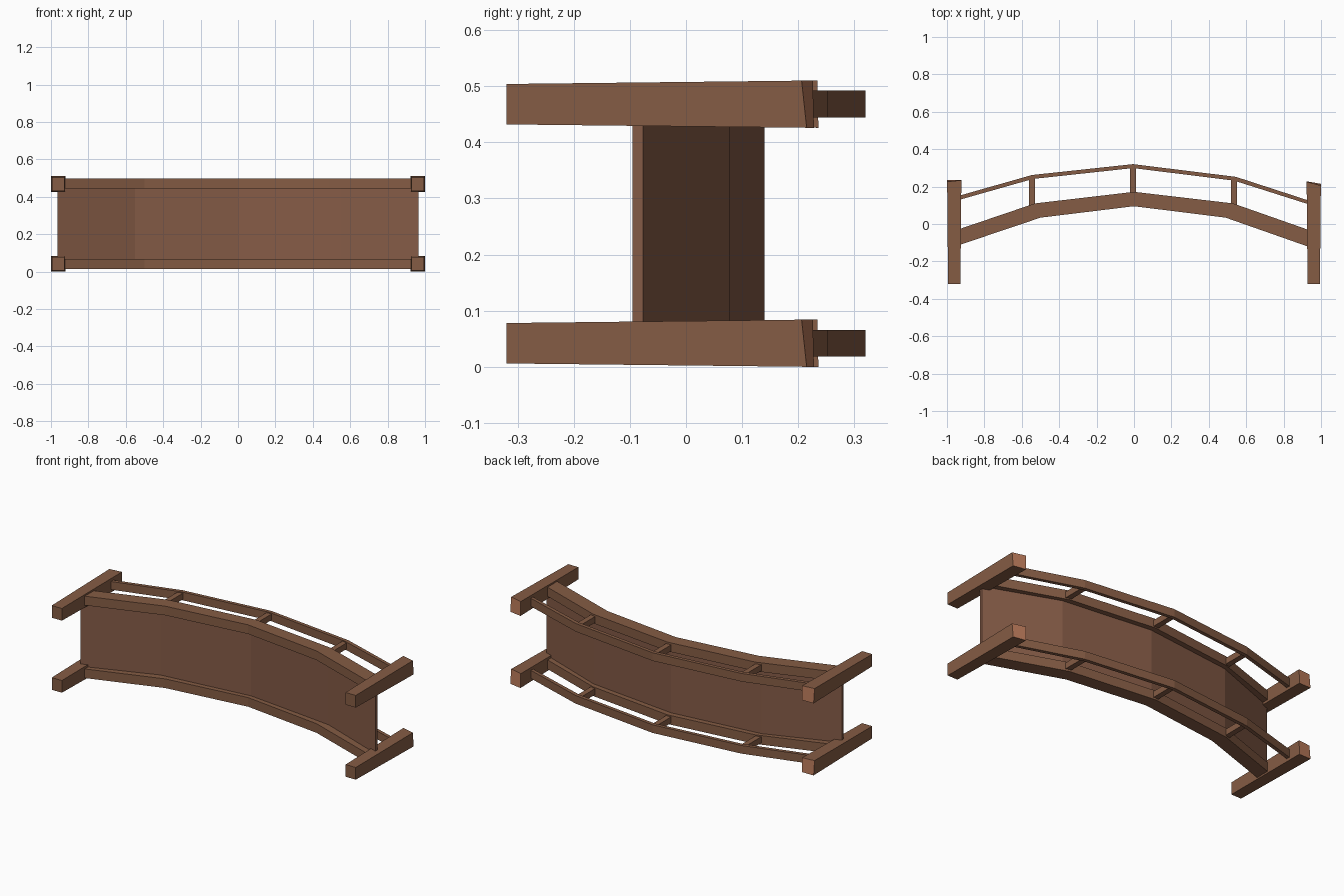
import bpy, bmesh

if "Cube" in bpy.data.objects:
    bpy.data.objects.remove(bpy.data.objects["Cube"])


def material(name, rgb):
    m = bpy.data.materials.new(name)
    m.diffuse_color = (*rgb, 1)
    m.use_nodes = True
    m.node_tree.nodes["Principled BSDF"].inputs["Base Color"].default_value = m.diffuse_color
    return m


WOOD = material("brown wood", (0.235, 0.107, 0.058))
DECK = material("reddish brown planks", (0.235, 0.105, 0.062))
CUT = material("light cut wood", (0.48, 0.19, 0.10))


def finish(bm, name, mats):
    bmesh.ops.recalc_face_normals(bm, faces=bm.faces[:])
    me = bpy.data.meshes.new(name)
    bm.to_mesh(me)
    bm.free()
    for m in mats:
        me.materials.append(m)
    ob = bpy.data.objects.new(name, me)
    bpy.context.collection.objects.link(ob)
    return ob


def strip(name, top, bottom, z0, z1, mat):
    """Bent bar: matching top and bottom xy polylines extruded from z0 to z1."""
    bm = bmesh.new()
    rings = []
    for (tx, ty), (bx, by) in zip(top, bottom):
        rings.append([bm.verts.new(p) for p in
                      ((bx, by, z0), (tx, ty, z0), (tx, ty, z1), (bx, by, z1))])
    for a, b in zip(rings, rings[1:]):
        for i in range(4):
            j = (i + 1) % 4
            bm.faces.new((a[i], a[j], b[j], b[i]))
    bm.faces.new(rings[0])
    bm.faces.new(rings[-1])
    return finish(bm, name, [mat])


def post(name, side, z):
    """Tapered post along y with a slanted, lighter cut end."""
    bm = bmesh.new()
    inner, outer = (0.236, 0.231) if side < 0 else (0.228, 0.211)
    low = [(0.928, -0.32, -0.036), (0.994, -0.32, -0.036),
           (0.994, -0.32, 0.036), (0.928, -0.32, 0.036)]
    high = [(0.923, inner, -0.042), (0.999, outer + 0.004, -0.042),
            (0.999, outer - 0.005, 0.042), (0.923, inner - 0.002, 0.042)]
    a = [bm.verts.new((side * x, y, z + dz)) for x, y, dz in low]
    b = [bm.verts.new((side * x, y, z + dz)) for x, y, dz in high]
    for i in range(4):
        j = (i + 1) % 4
        bm.faces.new((a[i], a[j], b[j], b[i]))
    bm.faces.new(a)
    bm.faces.new(b).material_index = 1
    return finish(bm, name, [WOOD, CUT])


# arched deck
deck_top = [(-0.965, -0.077), (-0.55, 0.078), (0, 0.14), (0.55, 0.078), (0.965, -0.077)]
strip("deck", deck_top, [(x, y - 0.018) for x, y in deck_top], 0.05, 0.46, DECK)

# profiles of the side beams and the handrails
beam_top = [(-0.96, -0.036), (-0.53, 0.11), (0, 0.172), (0.53, 0.11), (0.96, -0.041)]
beam_low = [(-0.96, -0.121), (-0.5, 0.034), (0, 0.095), (0.49, 0.034), (0.96, -0.131)]
rail_top = [(-0.96, 0.144), (-0.545, 0.262), (-0.005, 0.32), (0.545, 0.252), (0.96, 0.117)]
rail_low = [(-0.96, 0.122), (-0.54, 0.241), (-0.005, 0.299), (0.535, 0.232), (0.96, 0.097)]

for label, zc, sign in (("lower", 0.042, 1), ("upper", 0.468, -1)):
    za, zb = sorted((zc - sign * 0.029, zc + sign * 0.025))
    strip(label + "_beam", beam_top, beam_low, za, zb, WOOD)
    strip(label + "_handrail", rail_top, rail_low, zc - 0.024, zc + 0.024, WOOD)
    # balusters between beam and handrail
    for i, (x, y0, y1) in enumerate(((-0.546, 0.09, 0.25), (-0.006, 0.16, 0.308), (0.534, 0.09, 0.242))):
        strip(f"{label}_baluster_{i}", [(x - 0.016, y1), (x + 0.016, y1)],
              [(x - 0.016, y0), (x + 0.016, y0)], zc - 0.018, zc + 0.018, WOOD)
    for side, tag in ((-1, "left"), (1, "right")):
        post(f"{label}_{tag}_post", side, zc)
